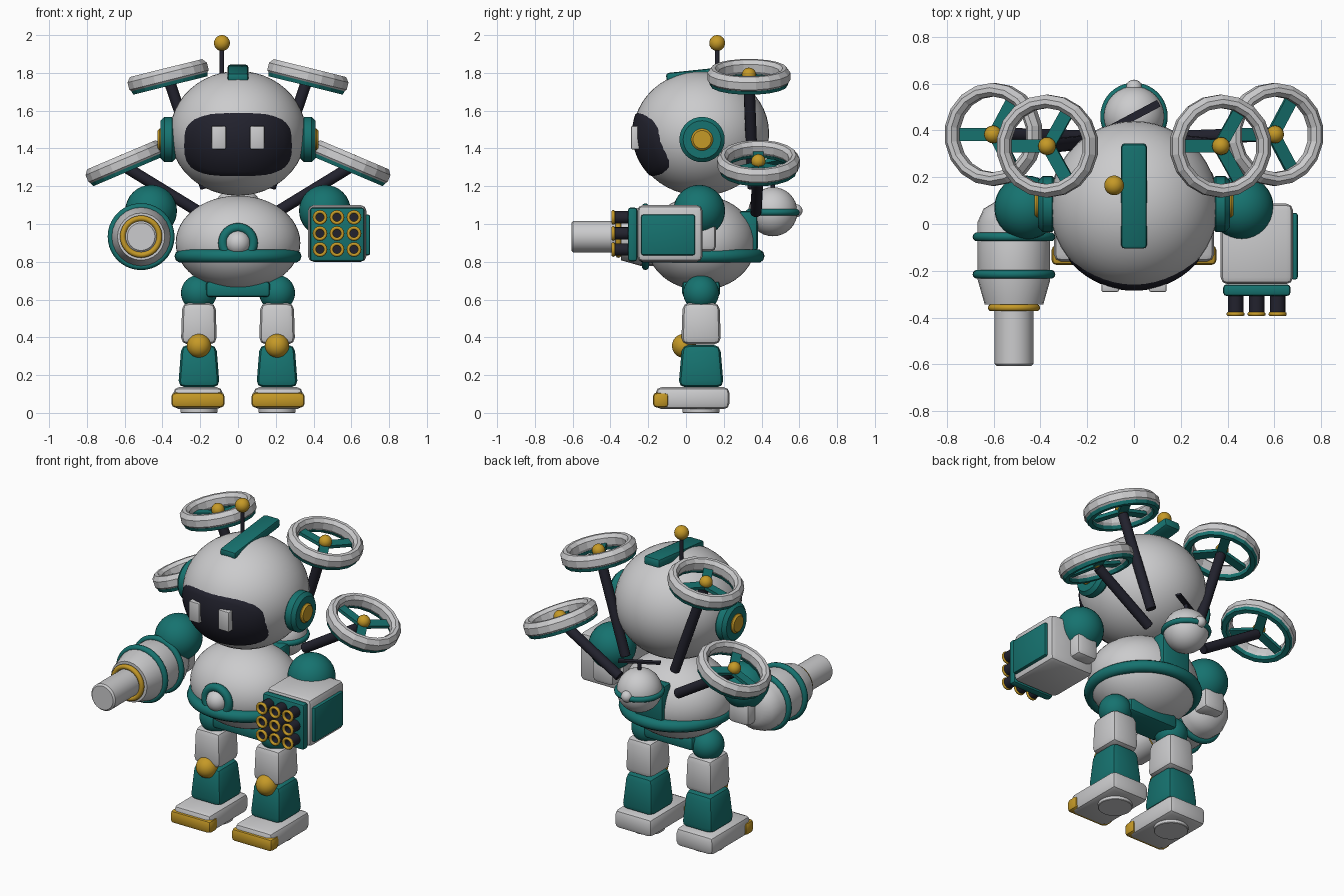
import bpy, bmesh, math
from mathutils import Vector, Matrix

if "Cube" in bpy.data.objects:
    bpy.data.objects.remove(bpy.data.objects["Cube"])


def material(name, rgb):
    m = bpy.data.materials.new(name)
    m.use_nodes = True
    m.diffuse_color = (*rgb, 1)
    m.node_tree.nodes["Principled BSDF"].inputs["Base Color"].default_value = (*rgb, 1)
    return m


GREY = material("light grey", (0.6, 0.6, 0.61))
TEAL = material("teal", (0.008, 0.17, 0.16))
GOLD = material("gold", (0.56, 0.32, 0.02))
DARK = material("charcoal", (0.016, 0.016, 0.027))


def finish(name, bm, mat, loc=(0, 0, 0), rot=None, angle=35):
    """Turn a bmesh into a named, coloured and shaded object."""
    bmesh.ops.recalc_face_normals(bm, faces=bm.faces)
    if rot:
        bm.transform(rot)
    me = bpy.data.meshes.new(name)
    bm.to_mesh(me)
    bm.free()
    if angle:
        me.shade_smooth()
        me.set_sharp_from_angle(angle=math.radians(angle))
    me.materials.append(mat)
    ob = bpy.data.objects.new(name, me)
    ob.location = loc
    bpy.context.collection.objects.link(ob)
    return ob


def aim(axis):
    return Vector(axis).to_track_quat("Z", "Y").to_matrix().to_4x4()


def ball(name, loc, radii, mat, seg=32):
    if not isinstance(radii, tuple):
        radii = (radii,) * 3
    bm = bmesh.new()
    bmesh.ops.create_uvsphere(bm, u_segments=seg, v_segments=seg // 2, radius=1)
    bmesh.ops.scale(bm, vec=radii, verts=bm.verts)
    return finish(name, bm, mat, loc, angle=60)


def box(name, loc, size, mat, bevel=0.02, rot=None, top=1.0, seg=2):
    bm = bmesh.new()
    bmesh.ops.create_cube(bm, size=1)
    bmesh.ops.scale(bm, vec=size, verts=bm.verts)
    for v in bm.verts:
        if v.co.z > 0:
            v.co.x *= top
            v.co.y *= top
    if bevel:
        bmesh.ops.bevel(bm, geom=bm.edges[:], offset=bevel, segments=seg,
                        profile=0.5, affect="EDGES")
    return finish(name, bm, mat, loc, rot)


def lathe(name, loc, profile, mat, axis=(0, 0, 1), seg=32, closed=False, angle=35):
    """Spin a (radius, height) profile about an axis."""
    bm = bmesh.new()
    rings = []
    for i in range(seg):
        a = 2 * math.pi * i / seg
        rings.append([bm.verts.new((r * math.cos(a), r * math.sin(a), h)) for r, h in profile])
    n = len(profile)
    for i in range(seg):
        p, q = rings[i], rings[(i + 1) % seg]
        for j in range(n if closed else n - 1):
            k = (j + 1) % n
            bm.faces.new((p[j], q[j], q[k], p[k]))
    bmesh.ops.remove_doubles(bm, verts=bm.verts, dist=1e-5)
    return finish(name, bm, mat, loc, aim(axis), angle)


def disc(name, loc, r, depth, mat, axis, bev=0.01, seg=32):
    h = depth / 2
    return lathe(name, loc, [(0, -h), (r - bev, -h), (r, bev - h), (r, h - bev),
                             (r - bev, h), (0, h)], mat, axis, seg)


def ring(name, loc, major, minor, mat, axis=(0, 0, 1), seg=40):
    prof = [(major + minor * math.cos(t * math.pi / 5), minor * math.sin(t * math.pi / 5))
            for t in range(10)]
    return lathe(name, loc, prof, mat, axis, seg, closed=True, angle=60)


def rod(name, a, b, r, mat, seg=12):
    a, b = Vector(a), Vector(b)
    return disc(name, (a + b) / 2, r, (b - a).length, mat, b - a, r * 0.1, seg)


FRONT = (0, -1, 0)

# Head and visor
HEAD, HR = Vector((0, 0.08, 1.48)), Vector((0.36, 0.36, 0.33))
ball("head", HEAD, tuple(HR), GREY, 48)
bm = bmesh.new()
loops, steps, rows = [], 64, 10
for k in range(rows + 1):
    loop = []
    for i in range(steps):
        a = 2 * math.pi * i / steps
        c, s = math.cos(a), math.sin(a)
        f = k / rows / (abs(c) ** 3.2 + abs(s) ** 3.2) ** (1 / 3.2)
        x, z = 0.3 * c * f, 1.42 + 0.175 * s * f
        d = math.sqrt(max(0, 1 - (x / HR.x) ** 2 - ((z - HEAD.z) / HR.z) ** 2))
        grow = 0.985 if k == rows else 1.015
        loop.append(bm.verts.new((x * grow, HEAD.y - HR.y * d * grow, HEAD.z + (z - HEAD.z) * grow)))
    loops.append(loop)
for p, q in zip(loops, loops[1:]):
    for i in range(steps):
        j = (i + 1) % steps
        bm.faces.new((p[i], p[j], q[j], q[i]))
bmesh.ops.remove_doubles(bm, verts=bm.verts, dist=1e-5)
finish("visor", bm, DARK)

# Crest and antenna
box("crest", (0, 0.12, 1.795), (0.11, 0.45, 0.055), TEAL, 0.015,
    Matrix.Rotation(math.radians(6), 4, "X"))
rod("antenna_rod", (-0.085, 0.165, 1.75), (-0.085, 0.165, 1.95), 0.012, DARK)
ball("antenna_ball", (-0.085, 0.165, 1.958), 0.042, GOLD)

# Torso, belt, belly lamp and pelvis
ball("torso", (0, 0.08, 0.9), (0.33, 0.29, 0.25), GREY, 48)
ring("belt", (0, 0.08, 0.83), 0.3, 0.036, TEAL, seg=48)
ring("belly_ring", (0, -0.205, 0.9), 0.08, 0.025, TEAL, FRONT)
ball("belly_lamp", (0, -0.2, 0.9), 0.066, GREY)
box("pelvis", (0, 0.08, 0.655), (0.34, 0.2, 0.085), TEAL, 0.02)

# Small flyer docked on the back
box("dock_bracket", (0, 0.33, 0.96), (0.2, 0.1, 0.22), TEAL)
ball("flyer_body", (0, 0.46, 1.065), 0.13, GREY)
ring("flyer_ring", (0, 0.46, 1.062), 0.126, 0.018, TEAL)
ball("flyer_eye", (0, 0.582, 1.07), 0.035, GREY, 20)
rod("flyer_mast", (0, 0.46, 1.18), (0, 0.46, 1.24), 0.012, DARK)
box("flyer_blade", (0, 0.46, 1.24), (0.24, 0.032, 0.012), DARK, 0,
    Matrix.Rotation(math.radians(28), 4, "Z"))


def fan(name, s, hub, tilt, base):
    """Ducted fan: tilted shell, lower rim, three spokes, hub and boom."""
    hub = Vector(hub)
    turn = Matrix.Rotation(s * math.radians(tilt), 4, "Y")
    axis = turn @ Vector((0, 0, 1))
    lathe(name + "_shell", hub, [(0.18, 0.045), (0.2, 0.045), (0.22, 0.02), (0.22, -0.02),
                                 (0.205, -0.035), (0.175, -0.035), (0.163, -0.015), (0.163, 0.025)],
          GREY, axis, 18, True, 0)
    lathe(name + "_rim", hub, [(0.17, -0.03), (0.212, -0.03), (0.205, -0.05), (0.178, -0.05)],
          TEAL, axis, 18, True, 0)
    for k in range(3):
        spin = turn @ Matrix.Rotation(math.radians(60 + 120 * k), 4, "Z")
        box(f"{name}_spoke_{k + 1}", hub + spin @ Vector((0.095, 0, -0.015)),
            (0.17, 0.055, 0.02), TEAL, 0, spin)
    ball(name + "_hub", hub + axis * 0.008, 0.038, GOLD, 20)
    rod(name + "_boom", base, hub - axis * 0.03, 0.03, DARK)


for s, side in ((1, "left"), (-1, "right")):
    # Face
    box(side + "_eye", (s * 0.102, -0.268, 1.457), (0.075, 0.045, 0.125), GREY, 0.008)
    disc(side + "_ear", (s * 0.37, 0.085, 1.447), 0.12, 0.08, TEAL, (s, 0, 0), 0.02)
    disc(side + "_ear_cap", (s * 0.405, 0.085, 1.447), 0.058, 0.04, GOLD, (s, 0, 0))
    # Fans
    fan(side + "_upper_fan", s, (s * 0.37, 0.333, 1.782), 14, (s * 0.17, 0.355, 1.19))
    fan(side + "_lower_fan", s, (s * 0.6, 0.383, 1.325), 23, (s * 0.2, 0.37, 1.06))
    # Shoulder and elbow
    ball(side + "_shoulder", (s * 0.46, 0.07, 1.07), 0.137, TEAL)
    box(side + "_elbow", (s * 0.47, 0.09, 0.93), (0.15, 0.14, 0.15), GREY, 0.03)
    # Leg
    x = s * 0.207
    ball(side + "_hip", (x, 0.08, 0.635), 0.095, TEAL)
    box(side + "_thigh", (x, 0.08, 0.473), (0.19, 0.21, 0.22), GREY, 0.035, top=0.93)
    ball(side + "_knee", (x, -0.01, 0.355), 0.064, GOLD)
    box(side + "_shin", (x, 0.08, 0.248), (0.22, 0.24, 0.225), TEAL, 0.035, top=0.84)
    box(side + "_foot", (s * 0.212, 0.035, 0.078), (0.26, 0.39, 0.116), GREY, 0.03)
    box(side + "_toe", (s * 0.212, -0.133, 0.068), (0.282, 0.085, 0.08), GOLD, 0.022)
    disc(side + "_sole", (s * 0.207, 0.08, 0.02), 0.098, 0.04, GREY, (0, 0, 1), 0.003)

# Cannon on the right arm
CAN = Vector((-0.513, 0, 0.933))
lathe("cannon_body", CAN, [(0, -0.1), (0.08, -0.095), (0.13, -0.065), (0.155, -0.01),
                           (0.155, 0.24), (0.125, 0.345), (0, 0.345)], GREY, FRONT, 24)
for k, y in enumerate((-0.055, -0.215)):
    ring(f"cannon_band_{k + 1}", CAN + Vector((0, y, 0)), 0.158, 0.019, TEAL, FRONT)
ring("cannon_collar", CAN + Vector((0, -0.358, 0)), 0.097, 0.015, GOLD, FRONT)
disc("cannon_barrel", CAN + Vector((0, -0.465, 0)), 0.083, 0.285, GREY, FRONT)

# Nine-barrel launcher on the left arm
box("launcher_body", (0.525, -0.085, 0.95), (0.31, 0.345, 0.3), GREY, 0.03)
box("launcher_side_plate", (0.685, -0.095, 0.942), (0.03, 0.285, 0.215), TEAL, 0.01)
box("launcher_front_plate", (0.525, -0.283, 0.945), (0.288, 0.05, 0.285), TEAL, 0.015)
for i in (-1, 0, 1):
    for j in (-1, 0, 1):
        p = Vector((0.524 + i * 0.09, 0, 0.95 + j * 0.085))
        lathe("launcher_barrel", p, [(0, 0.28), (0.033, 0.28), (0.033, 0.388), (0.022, 0.388),
                                     (0.022, 0.33), (0, 0.33)], DARK, FRONT, 16)
        ring("launcher_muzzle", p + Vector((0, -0.385, 0)), 0.03, 0.009, GOLD, FRONT, 16)
